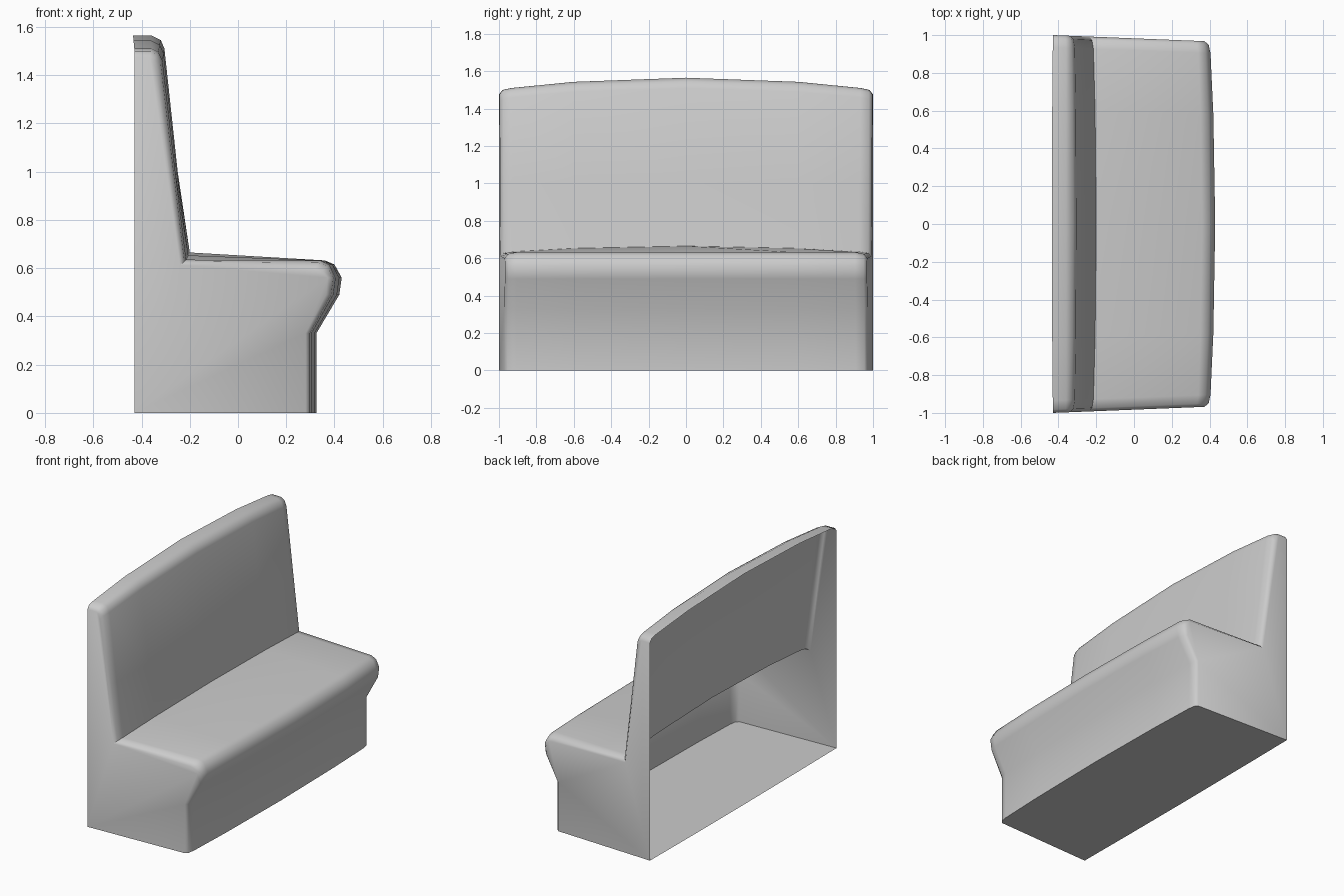
import bpy, bmesh, math

if "Cube" in bpy.data.objects:
    bpy.data.objects.remove(bpy.data.objects["Cube"])

# Side profiles (x, z), from back top edge over the seat down to the floor
CENTRE = [(-.435, 1.565), (-.36, 1.565), (-.32, 1.545), (-.305, 1.51), (-.25, 1.0),
          (-.20, .665), (.36, .632), (.40, .615), (.43, .56), (.42, .49),
          (.325, .33), (.325, 0), (-.435, 0)]
EDGE = [(-.43, 1.51), (-.36, 1.51), (-.33, 1.495), (-.313, 1.46), (-.26, 1.0),
        (-.215, .635), (.34, .632), (.378, .615), (.405, .56), (.395, .49),
        (.305, .33), (.305, 0), (-.43, 0)]
RIM = [(-.43, 1.475), (-.365, 1.475), (-.35, 1.465), (-.34, 1.43), (-.285, 1.0),
       (-.24, .612), (.32, .60), (.35, .59), (.372, .56), (.365, .49),
       (.28, .33), (.28, 0), (-.43, 0)]


def mix(a, b, k):
    return [(p[0] + (q[0] - p[0]) * k, p[1] + (q[1] - p[1]) * k) for p, q in zip(a, b)]


# Cross-sections from the middle to one end, then mirrored
half = [(.6, mix(CENTRE, EDGE, .4)), (.935, EDGE),
        (.982, mix(EDGE, RIM, .3)), (1.0, RIM)]
stations = [(-y, p) for y, p in reversed(half)] + [(0, CENTRE)] + half

# Bench shell, open at the back, ends narrowing slightly to the front
bm = bmesh.new()
rows = []
for y, prof in stations:
    taper = lambda x: 1 - .032 * max(0, x + .43) / .8
    rows.append([bm.verts.new((x, y * taper(x), z)) for x, z in prof])
for a, b in zip(rows, rows[1:]):
    for i in range(len(a) - 1):
        bm.faces.new((a[i], a[i + 1], b[i + 1], b[i]))

# End panels
bm.faces.new(rows[0][::-1])
bm.faces.new(rows[-1])
bmesh.ops.recalc_face_normals(bm, faces=bm.faces)
bm.normal_update()
if sum(f.normal.z * f.calc_area() for f in bm.faces if f.calc_center_median().z < .01) > 0:
    bmesh.ops.reverse_faces(bm, faces=bm.faces)

mesh = bpy.data.meshes.new("bench_shell")
bm.to_mesh(mesh)
bm.free()
bench = bpy.data.objects.new("bench_shell", mesh)
bpy.context.collection.objects.link(bench)
bpy.context.view_layer.objects.active = bench
bench.select_set(True)
bpy.ops.object.shade_smooth_by_angle(angle=math.radians(50))
